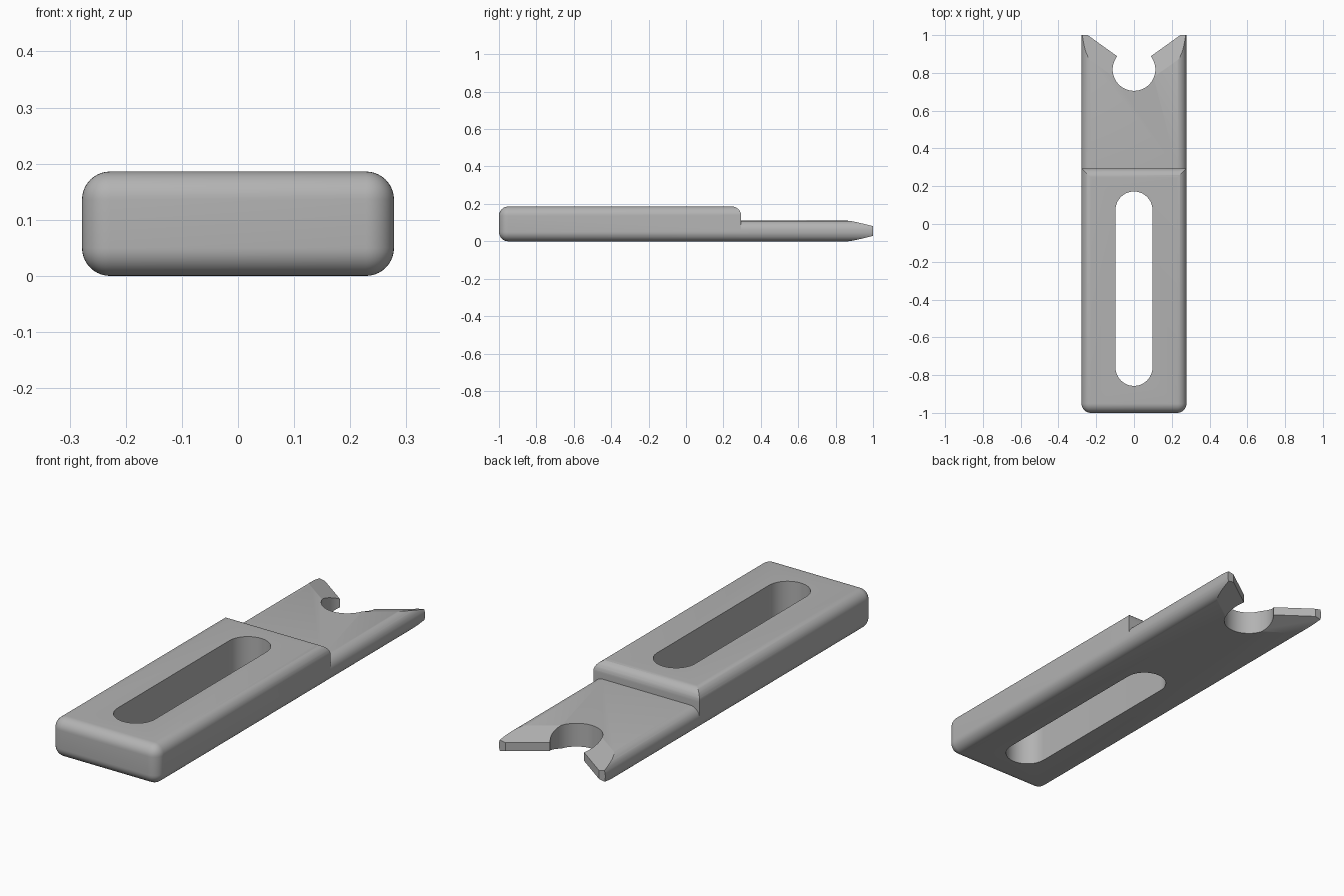
import bpy, bmesh
from math import sin, cos, pi
from mathutils import Matrix, Vector

cube = bpy.data.objects.get("Cube")
if cube:
    bpy.data.objects.remove(cube, do_unlink=True)

HALF, TOP, STEP, TONGUE, R = 0.278, 0.186, 0.295, 0.11, 0.05
X, Y, Z = Vector((1, 0, 0)), Vector((0, 1, 0)), Vector((0, 0, 1))

grey = bpy.data.materials.new("plain grey")
grey.use_nodes = True
grey.diffuse_color = (0.45, 0.45, 0.45, 1)
grey.node_tree.nodes["Principled BSDF"].inputs["Base Color"].default_value = (0.45, 0.45, 0.45, 1)


def arc(cx, cy, r, start, end, n):
    """Points on an arc, angles in half turns."""
    angles = [pi * (start + (end - start) * i / n) for i in range(n + 1)]
    return [(cx + r * cos(a), cy + r * sin(a)) for a in angles]


def prism(name, outline, u, v, w, low, high):
    """Extrude an outline lying on axes u, v along axis w."""
    bm = bmesh.new()
    base = [bm.verts.new(u * a + v * b + w * low) for a, b in outline]
    face = bm.faces.new(base)
    new = bmesh.ops.extrude_face_region(bm, geom=[face])["geom"]
    moved = [g for g in new if isinstance(g, bmesh.types.BMVert)]
    bmesh.ops.translate(bm, verts=moved, vec=w * (high - low))
    bmesh.ops.recalc_face_normals(bm, faces=bm.faces)
    mesh = bpy.data.meshes.new(name)
    bm.to_mesh(mesh)
    bm.free()
    obj = bpy.data.objects.new(name, mesh)
    bpy.context.collection.objects.link(obj)
    return obj


# Rounded bar, longer than needed so its back end can be cut square
bm = bmesh.new()
bmesh.ops.create_cube(bm, size=1, matrix=Matrix.Translation((0, 0.1, TOP / 2))
                      @ Matrix.Diagonal((2 * HALF, 2.2, TOP, 1)))
bmesh.ops.bevel(bm, geom=bm.edges[:], offset=R, segments=10, profile=0.5, affect='EDGES')
mesh = bpy.data.meshes.new("slotted_bar")
bm.to_mesh(mesh)
bm.free()
bar = bpy.data.objects.new("slotted_bar", mesh)
bpy.context.collection.objects.link(bar)
mesh.materials.append(grey)

cutters = []

# Space above the thin tongue, leaving its upper edges rounded
inner = HALF - R
outline = ([(-0.4, TONGUE - R)] + arc(-inner, TONGUE - R, R, 1, 0.5, 10)
           + arc(inner, TONGUE - R, R, 0.5, 0, 10)
           + [(0.4, TONGUE - R), (0.4, 0.4), (-0.4, 0.4)])
cutters.append(prism("step_cutter", outline, X, Z, Y, STEP, 1.5))

# Rounded top edge of the step
outline = arc(STEP - R, TOP - R, R, 0.5, 0, 10) + [(0.4, TOP - R), (0.4, 0.3), (STEP - R, 0.3)]
cutters.append(prism("step_edge_cutter", outline, Y, Z, X, -0.5, 0.5))

# Long slot
outline = arc(0, 0.074, 0.098, 0, 1, 24) + arc(0, -0.759, 0.098, 1, 2, 24)
cutters.append(prism("slot_cutter", outline, X, Y, Z, -0.2, 0.5))

# Round seat in the fork
cutters.append(prism("seat_cutter", arc(0, 0.818, 0.113, 0, 2, 64)[:-1], X, Y, Z, -0.2, 0.5))

# V mouth and square tips
outline = [(0, 0.824), (0.245, 1), (0.6, 1), (0.6, 1.5), (-0.6, 1.5), (-0.6, 1), (-0.245, 1)]
cutters.append(prism("mouth_cutter", outline, X, Y, Z, -0.2, 0.5))

# Bevelled prongs, above and below the mouth edges
for side in (-1, 1):
    across = Vector((-side * 0.584, 0.812, 0))
    along = Vector((side * 0.812, 0.584, 0))
    wedge = [(0.519, 0.1275), (0.719, 0.0575), (0.719, 0.3), (0.519, 0.3)]
    for flip in (False, True):
        pts = [(d, TONGUE - z) if flip else (d, z) for d, z in wedge]
        cutters.append(prism("prong_cutter", pts, across, Z, along, 0.434, 1))

for cutter in cutters:
    cutter.hide_render = True
    mod = bar.modifiers.new(cutter.name, 'BOOLEAN')
    mod.operation = 'DIFFERENCE'
    mod.solver = 'EXACT'
    mod.object = cutter

# Apply the cuts, drop the cutters and shade
bpy.ops.object.select_all(action='DESELECT')
bar.select_set(True)
bpy.context.view_layer.objects.active = bar
for mod in list(bar.modifiers):
    bpy.ops.object.modifier_apply(modifier=mod.name)
for cutter in cutters:
    bpy.data.objects.remove(cutter, do_unlink=True)
bpy.ops.object.shade_smooth_by_angle(angle=pi / 9)
